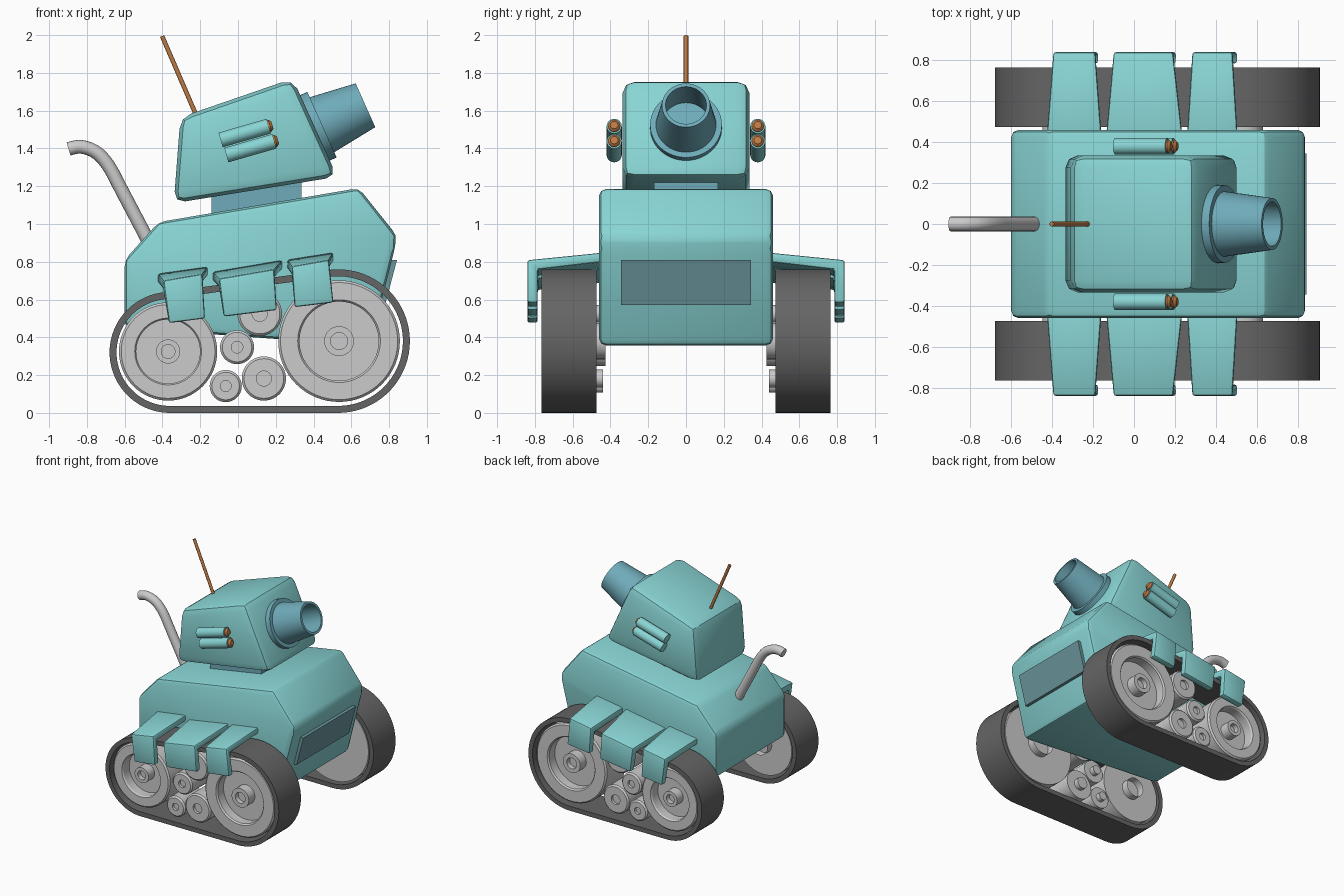
import bpy, bmesh, math
from mathutils import Vector

if "Cube" in bpy.data.objects:
    bpy.data.objects.remove(bpy.data.objects["Cube"])


def material(name, rgb):
    m = bpy.data.materials.new(name)
    m.diffuse_color = (*rgb, 1)
    m.use_nodes = True
    m.node_tree.nodes["Principled BSDF"].inputs["Base Color"].default_value = m.diffuse_color
    return m


TEAL = material("teal", (0.25, 0.66, 0.66))
BLUE = material("steel_blue", (0.16, 0.41, 0.49))
GLASS = material("slate", (0.15, 0.31, 0.34))
DARK = material("dark_grey", (0.13, 0.13, 0.13))
COPPER = material("copper", (0.52, 0.20, 0.06))


def finish(name, bm, mat=None, mirror=False, bevel=0, segments=2, angle=30):
    """Turn a bmesh in world coordinates into a smooth-by-angle object."""
    bmesh.ops.recalc_face_normals(bm, faces=bm.faces)
    if bevel:
        bmesh.ops.bevel(bm, geom=bm.edges[:], offset=bevel, segments=segments,
                        profile=0.5, affect='EDGES', clamp_overlap=True)
    me = bpy.data.meshes.new(name)
    bm.to_mesh(me)
    bm.free()
    ob = bpy.data.objects.new(name, me)
    bpy.context.collection.objects.link(ob)
    if mat:
        me.materials.append(mat)
    bpy.ops.object.select_all(action='DESELECT')
    ob.select_set(True)
    bpy.context.view_layer.objects.active = ob
    bpy.ops.object.shade_smooth_by_angle(angle=math.radians(angle))
    if mirror:
        mod = ob.modifiers.new("mirror", 'MIRROR')
        mod.use_axis = (False, True, False)
        mod.use_mirror_merge = False
    return ob


def prism(name, pts, y, mat, **kw):
    """Extrude an x-z profile between -y and y."""
    bm = bmesh.new()
    a = [bm.verts.new((x, -y, z)) for x, z in pts]
    b = [bm.verts.new((x, y, z)) for x, z in pts]
    bm.faces.new(a)
    bm.faces.new(b[::-1])
    for i in range(len(pts)):
        j = (i + 1) % len(pts)
        bm.faces.new((a[i], b[i], b[j], a[j]))
    return finish(name, bm, mat, **kw)


def lathe(name, profile, origin, axis, mat=None, n=48, **kw):
    """Spin a (radius, distance) profile round an axis."""
    bm = bmesh.new()
    rot = Vector((0, 0, 1)).rotation_difference(Vector(axis))
    vs = [bm.verts.new(Vector(origin) + rot @ Vector((r, 0, h))) for r, h in profile]
    edges = [bm.edges.new(p) for p in zip(vs, vs[1:])]
    bmesh.ops.spin(bm, geom=vs + edges, cent=origin, axis=Vector(axis).normalized(),
                   angle=2 * math.pi, steps=n, use_merge=True)
    bmesh.ops.remove_doubles(bm, verts=bm.verts, dist=1e-5)
    return finish(name, bm, mat, **kw)


# Hull, turret neck and turret
prism("hull", [(-0.6, 0.45), (-0.6, 0.81), (-0.42, 1.01), (0.64, 1.19),
               (0.84, 0.94), (0.83, 0.87), (0.70, 0.355)], 0.46, TEAL, bevel=0.045)
prism("turret_neck", [(-0.14, 1.0), (-0.14, 1.2), (0.335, 1.27), (0.335, 1.07)], 0.17, BLUE)
prism("turret", [(-0.34, 1.11), (-0.305, 1.565), (0.29, 1.77), (0.525, 1.25)],
      0.335, TEAL, bevel=0.06)

# Front plate, slightly proud of the sloping nose
prism("front_plate", [(0.80, 0.81), (0.842, 0.81), (0.778, 0.57), (0.73, 0.57)], 0.345, GLASS)

# Gun barrel with collar, hollow muzzle
aim = (math.cos(0.42), 0, math.sin(0.42))
base = (0.432, 0, 1.52)
lathe("barrel_collar", [(0, -0.03), (0.19, -0.03), (0.19, 0.014), (0, 0.014)], base, aim, BLUE)
lathe("barrel", [(0.165, -0.03), (0.127, 0.266), (0.108, 0.266), (0.125, 0.02), (0, 0.02)],
      base, aim, BLUE)

# Side launch tubes with copper tips
tilt = Vector((math.cos(0.28), 0, math.sin(0.28)))
for label, x, z in (("upper", -0.092, 1.445), ("lower", -0.062, 1.365)):
    p = (x, 0.38, z)
    lathe(label + "_launch_tube", [(0, 0), (0.04, 0), (0.04, 0.265), (0, 0.265)],
          p, tilt, TEAL, n=32, mirror=True)
    lathe(label + "_launch_tip", [(0.032, 0.25), (0.032, 0.272), (0.02, 0.285), (0, 0.285)],
          p, tilt, COPPER, n=32, mirror=True)

# Antenna
tip, foot = Vector((-0.402, 0, 1.995)), Vector((-0.21, 0, 1.55))
lathe("antenna", [(0, 0), (0.012, 0), (0.012, (tip - foot).length), (0, (tip - foot).length)],
      foot, tip - foot, COPPER, n=16)

# Exhaust pipe: smooth bent tube
cu = bpy.data.curves.new("exhaust_pipe", 'CURVE')
cu.dimensions = '3D'
cu.bevel_depth = 0.036
cu.bevel_resolution = 6
cu.use_fill_caps = True
sp = cu.splines.new('BEZIER')
path = [((-0.46, 0.88), (-0.05, 0.1)), ((-0.65, 1.245), (-0.035, 0.07)),
        ((-0.78, 1.395), (-0.055, 0.022)), ((-0.897, 1.397), (-0.04, -0.012))]
sp.bezier_points.add(len(path) - 1)
for bp, ((x, z), (dx, dz)) in zip(sp.bezier_points, path):
    bp.co = (x, 0, z)
    bp.handle_left_type = bp.handle_right_type = 'FREE'
    bp.handle_left = (x - dx, 0, z - dz)
    bp.handle_right = (x + dx, 0, z + dz)
bpy.context.collection.objects.link(bpy.data.objects.new("exhaust_pipe", cu))

# Track belt wrapped round the two big wheels
REAR, FRONT = (-0.36, 0.32, 0.32), (0.53, 0.38, 0.38)


def loop_points(inset, n=40):
    dx, dz = FRONT[0] - REAR[0], FRONT[1] - REAR[1]
    phi = math.atan2(dz, dx)
    a = math.acos((REAR[2] - FRONT[2]) / math.hypot(dx, dz))
    pts = []
    for (cx, cz, r), t0, t1 in ((FRONT, phi - a, phi + a), (REAR, phi + a, phi - a + 2 * math.pi)):
        for i in range(n + 1):
            t = t0 + (t1 - t0) * i / n
            pts.append((cx + (r - inset) * math.cos(t), cz + (r - inset) * math.sin(t)))
    return pts


bm = bmesh.new()
rings = [[bm.verts.new((x, y, z)) for x, z in loop_points(inset)]
         for inset, y in ((0, 0.475), (0, 0.765), (0.037, 0.765), (0.037, 0.475))]
for k in range(4):
    a, b = rings[k], rings[(k + 1) % 4]
    for i in range(len(a)):
        j = (i + 1) % len(a)
        bm.faces.new((a[i], a[j], b[j], b[i]))
finish("track_belt", bm, DARK, mirror=True)

# Large wheels: deep dish with a hollow hub, plus axle into the hull
for label, x, z, r in (("rear", -0.37, 0.325, 0.26), ("front", 0.535, 0.38, 0.322)):
    lathe(label + "_wheel",
          [(0, 0), (r, 0), (r, 0.245), (r - 0.012, 0.257), (r * 0.68, 0.257), (r * 0.65, 0.245),
           (r * 0.65, 0.17), (r * 0.2, 0.17)],
          (x, 0.485, z), (0, 1, 0), n=64, mirror=True)
    lathe(label + "_hub",
          [(r * 0.245, 0.16), (r * 0.245, 0.25), (r * 0.14, 0.25), (r * 0.14, 0.21), (0, 0.21)],
          (x, 0.485, z), (0, 1, 0), n=32, mirror=True)
    lathe(label + "_axle", [(r * 0.3, -0.06), (r * 0.3, 0.01)], (x, 0.485, z), (0, 1, 0),
          n=32, mirror=True)

# Small road rollers
for i, (x, z, r) in enumerate(((0.115, 0.525, 0.118), (-0.005, 0.348, 0.09),
                               (-0.065, 0.142, 0.085), (0.137, 0.182, 0.117))):
    lathe(f"roller_{i + 1}",
          [(0, -0.04), (r * 0.4, -0.04), (r * 0.4, 0), (r, 0), (r, 0.235), (r - 0.012, 0.247),
           (r * 0.34, 0.247), (r * 0.34, 0.225), (0, 0.225)],
          (x, 0.48, z), (0, 1, 0), n=40, mirror=True)

# Fenders: bent plates (left x, left z, right x, right z) at hull, fold and lower edge
fenders = (
    ("rear", (-0.425, 0.738, -0.16, 0.775), (-0.395, 0.70, -0.19, 0.735), (-0.365, 0.476, -0.175, 0.50)),
    ("middle", (-0.135, 0.748, 0.235, 0.81), (-0.10, 0.71, 0.19, 0.76), (-0.075, 0.51, 0.205, 0.545)),
    ("front", (0.26, 0.812, 0.505, 0.85), (0.285, 0.775, 0.48, 0.81), (0.30, 0.56, 0.505, 0.585)),
)
for label, hull, fold, low in fenders:
    bm = bmesh.new()
    sides = []
    for k in (0, 2):
        rows = ((hull, 0.44, 0), (fold, 0.84, 0), (low, 0.84, 0),
                (low, 0.785, 0), (fold, 0.785, -0.05), (hull, 0.44, -0.05))
        sides.append([bm.verts.new((p[k], y, p[k + 1] + dz)) for p, y, dz in rows])
    a, b = sides
    for s in sides:
        bm.faces.new((s[0], s[1], s[4], s[5]))
        bm.faces.new((s[1], s[2], s[3], s[4]))
    for i in range(6):
        j = (i + 1) % 6
        bm.faces.new((a[i], a[j], b[j], b[i]))
    bmesh.ops.dissolve_edges(bm, edges=[e for e in bm.edges if {e.verts[0], e.verts[1]} in
                                        ({a[1], a[4]}, {b[1], b[4]})], use_verts=False)
    finish(label + "_fender", bm, TEAL, mirror=True, bevel=0.012)
